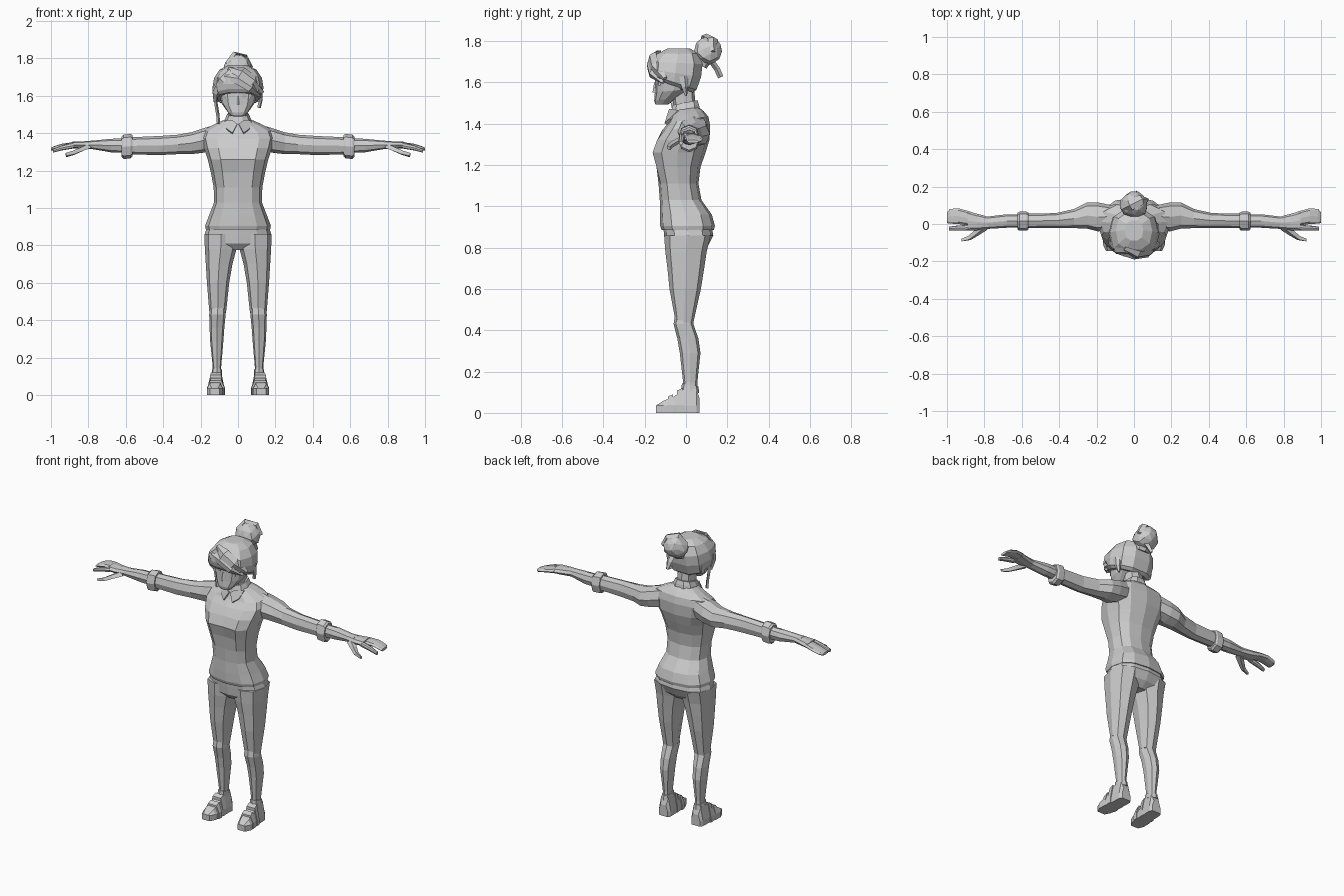
import bpy, bmesh, math
from mathutils import Vector, Matrix

grey = bpy.data.materials.new("plain_grey")
grey.diffuse_color = (0.6, 0.6, 0.6, 1)


def finish(name, bm, mirror=False):
    bmesh.ops.recalc_face_normals(bm, faces=bm.faces[:])
    me = bpy.data.meshes.new(name)
    bm.to_mesh(me)
    bm.free()
    me.materials.append(grey)
    ob = bpy.data.objects.new(name, me)
    bpy.context.collection.objects.link(ob)
    if mirror:
        ob.modifiers.new("mirror", 'MIRROR')
    return ob


def loft(name, rings, mirror=False):
    """Skin a list of equal-length point rings and cap both ends."""
    bm = bmesh.new()
    vs = [[bm.verts.new(p) for p in r] for r in rings]
    n = len(vs[0])
    for a, b in zip(vs, vs[1:]):
        for i in range(n):
            j = (i + 1) % n
            bm.faces.new((a[i], a[j], b[j], b[i]))
    bm.faces.new(vs[0])
    bm.faces.new(vs[-1])
    return finish(name, bm, mirror)


def section(u0, u1, v0, v1, n, p):
    """Rounded n-sided section filling a 2D box."""
    out = []
    for i in range(n):
        c, s = math.cos(2 * math.pi * i / n), math.sin(2 * math.pi * i / n)
        c = math.copysign(abs(c) ** p, c) if abs(c) > 1e-6 else 0
        s = math.copysign(abs(s) ** p, s) if abs(s) > 1e-6 else 0
        out.append(((u0 + u1) / 2 + c * (u1 - u0) / 2, (v0 + v1) / 2 + s * (v1 - v0) / 2))
    return out


def zring(z, x0, x1, yf, yb, tilt=0, n=8, p=0.8):
    ym = (yf + yb) / 2
    return [(x, y, z + tilt * (y - ym)) for x, y in section(x0, x1, yf, yb, n, p)]


def body(z, w, yf, yb, tilt=0, n=12, p=0.8):
    return zring(z, -w, w, yf, yb, tilt, n, p)


def xring(x, y0, y1, z0, z1, n=8, p=0.85):
    return [(x, y, z) for y, z in section(y0, y1, z0, z1, n, p)]


def lock(name, pts, widths, thick, centre=(0, -0.05, 1.65), mirror=False):
    """Tapered flat strand along a path, facing away from a centre."""
    pts = [Vector(p) for p in pts]
    rings = []
    for i, (p, w) in enumerate(zip(pts, widths)):
        t = (pts[min(i + 1, len(pts) - 1)] - pts[max(i - 1, 0)]).normalized()
        side = t.cross(p - Vector(centre)).normalized()
        out = side.cross(t)
        rings.append([p + side * w, p + out * thick, p - side * w, p - out * thick])
    return loft(name, rings, mirror)


# sweater body
top = loft("sweater", [
    body(0.885, .172, -.118, .135), body(0.905, .176, -.125, .14), body(0.96, .155, -.127, .125),
    body(1.03, .128, -.127, .075), body(1.11, .13, -.133, .06), body(1.19, .145, -.155, .07),
    body(1.26, .162, -.176, .095), body(1.32, .182, -.155, .113), body(1.38, .195, -.115, .117, .1),
    body(1.42, .18, -.085, .108, .15), body(1.45, .12, -.07, .085, .15), body(1.475, .065, -.055, .06, .1)])
for v in top.data.vertices:
    if abs(v.co.x) < .01 and v.co.y < -.1 and 1.15 < v.co.z < 1.33:
        v.co.y += .02

# sleeves, cuffs, forearms
loft("sleeve", [
    xring(.12, -.02, .10, 1.31, 1.445), xring(.19, -.04, .115, 1.295, 1.425),
    xring(.25, -.025, .115, 1.288, 1.405), xring(.32, -.022, .08, 1.288, 1.392),
    xring(.42, -.022, .058, 1.283, 1.385), xring(.58, -.022, .055, 1.287, 1.378)], True)
loft("cuff", [
    xring(.565, -.03, .06, 1.275, 1.39), xring(.575, -.036, .066, 1.265, 1.396),
    xring(.612, -.036, .066, 1.262, 1.392), xring(.622, -.03, .06, 1.272, 1.382)], True)
loft("forearm", [
    xring(.6, -.02, .052, 1.295, 1.372), xring(.68, -.02, .052, 1.298, 1.37),
    xring(.78, -.026, .04, 1.315, 1.36), xring(.82, -.03, .045, 1.318, 1.358)], True)

# hands: palm, finger group, index finger, thumb
loft("palm", [
    xring(.79, -.026, .042, 1.316, 1.358), xring(.84, -.034, .055, 1.316, 1.356),
    xring(.89, -.034, .07, 1.32, 1.354)], True)
loft("fingers", [
    xring(.88, -.008, .068, 1.322, 1.352), xring(.94, .0, .084, 1.318, 1.344),
    xring(.985, .002, .08, 1.308, 1.33), xring(1.0, .005, .062, 1.306, 1.322)], True)
loft("index_finger", [
    xring(.88, -.034, -.004, 1.318, 1.35), xring(.94, -.036, -.008, 1.308, 1.336),
    xring(.99, -.034, -.014, 1.296, 1.316)], True)
lock("thumb", [(.80, -.015, 1.33), (.845, -.05, 1.31), (.88, -.075, 1.295), (.92, -.085, 1.283)],
     [.024, .018, .014, .008], .014, (.85, 0, 1.2), True)

# trousers
loft("trouser_seat", [
    body(.90, .165, -.11, .125), body(.86, .178, -.106, .132),
    body(.81, .172, -.1, .108), body(.775, .1, -.07, .07)])
loft("trouser_leg", [
    zring(.86, .0, .18, -.106, .12), zring(.78, .008, .177, -.1, .1), zring(.70, .03, .172, -.09, .088),
    zring(.60, .047, .166, -.08, .072), zring(.44, .064, .153, -.052, .034, -.25)], True)
loft("lower_leg", [
    zring(.465, .066, .15, -.055, .03), zring(.43, .066, .154, -.06, .036), zring(.36, .073, .152, -.042, .06),
    zring(.29, .078, .149, -.03, .07), zring(.15, .09, .135, -.014, .055), zring(.08, .09, .135, -.014, .056)], True)
loft("ankle_band", [zring(.135, .086, .139, -.02, .06, -.2), zring(.105, .085, .142, -.022, .064, -.2)], True)


# shoes
def shoe_ring(y, xc, w, z, s=1.0):
    pr = [(-w, 0), (-w, .035), (-.62 * w, z), (.62 * w, z), (w, .035), (w, 0)]
    return [(xc + a * s, y, max(b * s, 0)) for a, b in pr]


loft("shoe", [
    shoe_ring(.066, .113, .03, .07), shoe_ring(.05, .113, .04, .115), shoe_ring(-.01, .115, .04, .115),
    shoe_ring(-.06, .119, .044, .078), shoe_ring(-.11, .123, .043, .058), shoe_ring(-.145, .124, .026, .036)], True)
for k, (y, z, w) in enumerate([(-.03, .102, .042), (-.075, .074, .0445)]):
    loft("shoe_strap_%d" % (k + 1), [shoe_ring(y + .013, .117, w, z + .012, 1.06),
                                     shoe_ring(y - .013, .119, w, z, 1.06)], True)

# neck and collar
loft("neck", [body(1.42, .055, -.05, .055, n=8), body(1.50, .05, -.062, .045, n=8), body(1.57, .052, -.07, .04, n=8)])
loft("collar", [
    body(1.448, .078, -.085, .07, .3, 10), body(1.475, .07, -.076, .066, .25, 10),
    body(1.502, .058, -.066, .058, .2, 10)])
bm = bmesh.new()
flap = [(.004, -.084, 1.45), (.035, -.082, 1.472), (.072, -.04, 1.465), (.062, -.08, 1.425), (.03, -.104, 1.402)]
a = [bm.verts.new(p) for p in flap]
b = [bm.verts.new((x, y + .012, z - .006)) for x, y, z in flap]
bm.faces.new(a)
bm.faces.new(b[::-1])
for i in range(5):
    j = (i + 1) % 5
    bm.faces.new((a[i], b[i], b[j], a[j]))
finish("collar_flap", bm, True)

# head with jaw
loft("head", [
    body(1.492, .036, -.148, -.088, 0, 12), body(1.52, .06, -.154, -.04, .15, 12),
    body(1.56, .088, -.151, .03, .1, 12), body(1.61, .1, -.15, .055, 0, 12), body(1.68, .1, -.145, .06, 0, 12)])
loft("nose", [zring(1.552, -.012, .012, -.162, -.14, n=4, p=1), zring(1.6, -.006, .006, -.154, -.14, n=4, p=1)])
loft("ear", [xring(.085, -.035, .005, 1.56, 1.62, 6), xring(.118, -.025, .018, 1.565, 1.63, 6)], True)


# eyes and brows as thin plates following the face
def plate(name, x0, x1, y0, y1, z, h):
    loft(name, [[(x, y, z - h), (x, y, z + h), (x, y + .009, z + h), (x, y + .009, z - h)]
                for x, y in ((x0, y0), (x1, y1))], True)


plate("eye", .022, .07, -.15, -.132, 1.598, .012)
plate("brow", .018, .078, -.154, -.128, 1.626, .005)

# hair cap
loft("hair_cap", [
    body(1.585, .112, -.16, .035, -.36, 10), body(1.6, .13, -.172, .055, -.33, 10),
    body(1.645, .136, -.18, .078, -.15, 10), body(1.695, .128, -.178, .085, -.05, 10),
    body(1.74, .098, -.14, .065, 0, 10), body(1.765, .05, -.09, .02, 0, 10)])
# swept fringe locks and hanging strands
lock("fringe_upper", [(-.05, -.13, 1.745), (.02, -.165, 1.725), (.08, -.155, 1.68), (.13, -.10, 1.62)],
     [.015, .035, .035, .012], .014)
lock("fringe_lower", [(-.07, -.155, 1.70), (.0, -.178, 1.69), (.07, -.168, 1.645), (.115, -.11, 1.60)],
     [.015, .03, .026, .008], .012)
lock("fringe_side", [(-.04, -.145, 1.735), (-.09, -.145, 1.69), (-.125, -.10, 1.62), (-.12, -.07, 1.57)],
     [.02, .03, .03, .012], .012)
lock("strand_long", [(-.122, -.06, 1.63), (-.118, -.062, 1.56), (-.108, -.062, 1.5), (-.104, -.06, 1.45)],
     [.02, .016, .012, .004], .009)
lock("strand_short", [(.122, -.01, 1.63), (.122, -.005, 1.58), (.112, 0, 1.535)], [.024, .018, .005], .01)

# bun, tie and loose tail
bm = bmesh.new()
bmesh.ops.create_icosphere(bm, subdivisions=2, radius=1)
for v in bm.verts:
    v.co *= 1 + .07 * math.sin(5 * v.co.x + 3 * v.co.z)
bmesh.ops.transform(bm, verts=bm.verts[:], matrix=Matrix.Translation((.002, .105, 1.752))
                    @ Matrix.Rotation(-.6, 4, 'X') @ Matrix.Diagonal((.076, .068, .073, 1)))
finish("hair_bun", bm)
lock("bun_wrap", [(-.06, .08, 1.77), (-.02, .10, 1.825), (.04, .13, 1.81), (.07, .13, 1.75)],
     [.015, .028, .028, .012], .012, (0, .105, 1.75))
loft("bun_tie", [zring(1.69, -.05, .05, .01, .1, -.5), zring(1.72, -.05, .05, .03, .12, -.5)])
lock("bun_tail", [(.01, .125, 1.70), (.012, .15, 1.665), (.012, .168, 1.625)], [.022, .018, .006], .014)
